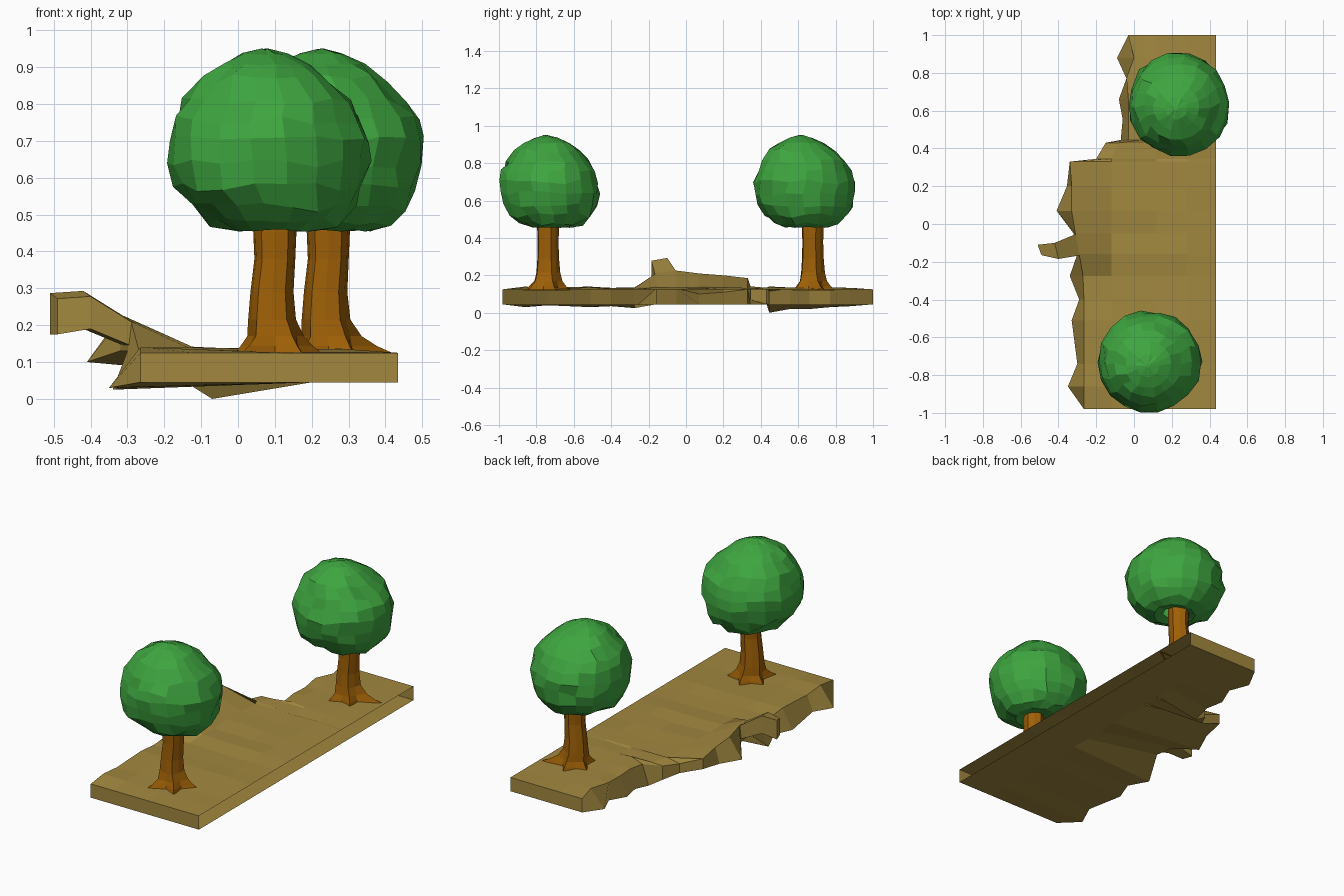
import bpy, bmesh, math, random

random.seed(4)


def material(name, rgb):
    m = bpy.data.materials.new(name)
    m.diffuse_color = (*rgb, 1)
    return m


EARTH = material("earth", (0.36, 0.245, 0.050))
LEAF = material("leaf green", (0.048, 0.376, 0.050))
BARK = material("bark brown", (0.34, 0.115, 0.002))


def loft(name, rings, mat, start_cap=True, end_cap=True, closed=True):
    """Skin a list of equal-length rings, with optional end caps."""
    n = len(rings[0])
    verts = [p for r in rings for p in r]
    faces = []
    if start_cap:
        faces.append(list(range(n))[::-1])
    if end_cap:
        faces.append([len(verts) - n + i for i in range(n)])
    for k in range(len(rings) - 1):
        for i in range(n if closed else n - 1):
            j = (i + 1) % n
            faces.append([k * n + i, k * n + j, (k + 1) * n + j, (k + 1) * n + i])
    me = bpy.data.meshes.new(name)
    me.from_pydata(verts, [], faces)
    me.materials.append(mat)
    ob = bpy.data.objects.new(name, me)
    bpy.context.collection.objects.link(ob)
    bm = bmesh.new()
    bm.from_mesh(me)
    bmesh.ops.recalc_face_normals(bm, faces=bm.faces)
    bm.to_mesh(me)
    bm.free()
    return ob


# Ground slab: y, top edge x, top edge z, bottom edge x, bottom edge z
SECTIONS = [
    (-0.98, -0.265, 0.125, -0.265, 0.045), (-0.86, -0.265, 0.14, -0.35, 0.03),
    (-0.74, -0.265, 0.13, -0.30, 0.04), (-0.51, -0.265, 0.14, -0.33, 0.03),
    (-0.40, -0.265, 0.13, -0.29, 0.035), (-0.275, -0.27, 0.135, -0.34, 0.025),
    (-0.16, -0.29, 0.21, -0.30, 0.13), (-0.05, -0.31, 0.225, -0.32, 0.13),
    (0.07, -0.33, 0.21, -0.41, 0.10), (0.20, -0.33, 0.20, -0.355, 0.11),
    (0.33, -0.34, 0.185, -0.34, 0.125), (0.345, -0.20, 0.125, -0.20, 0.07),
    (0.43, -0.15, 0.13, -0.15, 0.05), (0.445, -0.03, 0.115, -0.07, 0.0),
    (0.555, -0.03, 0.13, -0.06, 0.02), (0.66, -0.03, 0.125, -0.08, 0.02),
    (0.77, -0.04, 0.135, -0.04, 0.03), (0.88, 0.0, 0.13, -0.09, 0.035),
    (1.0, -0.03, 0.125, -0.03, 0.045),
]
rings = []
for k, (y, xt, zt, xb, zb) in enumerate(SECTIONS):
    end = k in (0, len(SECTIONS) - 1)
    bump = [0.125 if end else 0.131 + random.uniform(-0.006, 0.006) for _ in range(3)]
    xi = max(-0.12, xt + 0.07)
    rings.append([(0.434, y, 0.125), (0.28, y, bump[0]), (0.12, y, bump[1]),
                  (xi, y, bump[2] + (0 if end else 0.005)), (xt, y, zt),
                  (xb, y, zb), (0.2, y, 0.045), (0.434, y, 0.045)])
# the straight long side is open, like a tile that joins its neighbour
loft("ground_slab", rings, EARTH, closed=False)

# Broken spur on the ragged edge: x front, x back, y front, y back, z low, z high
SPUR = [(-0.49, -0.51, -0.165, -0.11, 0.175, 0.287),
        (-0.40, -0.42, -0.185, -0.10, 0.19, 0.293),
        (-0.28, -0.30, -0.165, -0.05, 0.14, 0.218)]
loft("ground_spur", [[(xf, yf, lo), (xf, yf, hi - 0.015), (xb, yb, hi), (xb, yb, lo)]
                     for xf, xb, yf, yb, lo, hi in SPUR], EARTH, end_cap=False)

# Canopy rings: radius, z, x shift, y shift
CANOPY = [(0.05, 0.475, 0.02, 0.0), (0.115, 0.458, 0.02, 0.015), (0.175, 0.478, 0.012, 0.012),
          (0.225, 0.52, 0.006, 0.008), (0.255, 0.575, 0.0, 0.0), (0.27, 0.64, 0.0, 0.0),
          (0.27, 0.70, 0.0, 0.0), (0.255, 0.755, -0.003, 0.0), (0.226, 0.81, -0.006, -0.005),
          (0.176, 0.868, -0.008, -0.01), (0.122, 0.908, -0.01, -0.015),
          (0.06, 0.937, -0.012, -0.02), (0.01, 0.949, -0.012, -0.02)]
# Trunk rings: radius, z, root strength
TRUNK = [(0.075, 0.12, 1.0), (0.072, 0.143, 0.55), (0.066, 0.17, 0.22), (0.062, 0.215, 0.05),
         (0.057, 0.29, 0.02), (0.055, 0.38, 0.0), (0.058, 0.45, 0.0), (0.058, 0.485, 0.0)]


def tree(label, tx, ty, cx, cy, roots):
    # trunk with pointed roots on every other side
    n = 2 * len(roots)
    rings = []
    for r, z, s in TRUNK:
        ring = []
        for i in range(n):
            a = 2 * math.pi * i / n + math.radians(18)
            reach = roots[i // 2] * s if i % 2 == 0 else -0.004 * s
            q = r * (1.06 if i % 2 == 0 else 0.96) + reach
            lean = -0.008 if 0.2 < z < 0.35 else 0.0
            ring.append((tx + lean + q * math.cos(a), ty + q * math.sin(a), z))
        rings.append(ring)
    loft(label + "_trunk", rings, BARK, False, False)
    # lumpy faceted crown
    rings = []
    for r, z, dx, dy in CANOPY:
        twist = random.uniform(-0.08, 0.08)
        ring = []
        for i in range(18):
            a = 2 * math.pi * i / 18 + twist
            q = r * (1 + random.uniform(-0.05, 0.035))
            dz = random.uniform(-0.014, 0.014) if r > 0.16 else random.uniform(-0.004, 0.002)
            ring.append((cx + dx + q * math.cos(a), cy + dy + q * math.sin(a), z + dz))
        rings.append(ring)
    loft(label + "_canopy", rings, LEAF, False, True)


tree("front_tree", 0.10, -0.74, 0.085, -0.73, [0.06, 0.04, 0.04, 0.08, 0.05])
tree("back_tree", 0.245, 0.675, 0.235, 0.633, [0.115, 0.04, 0.035, 0.05, 0.04])
